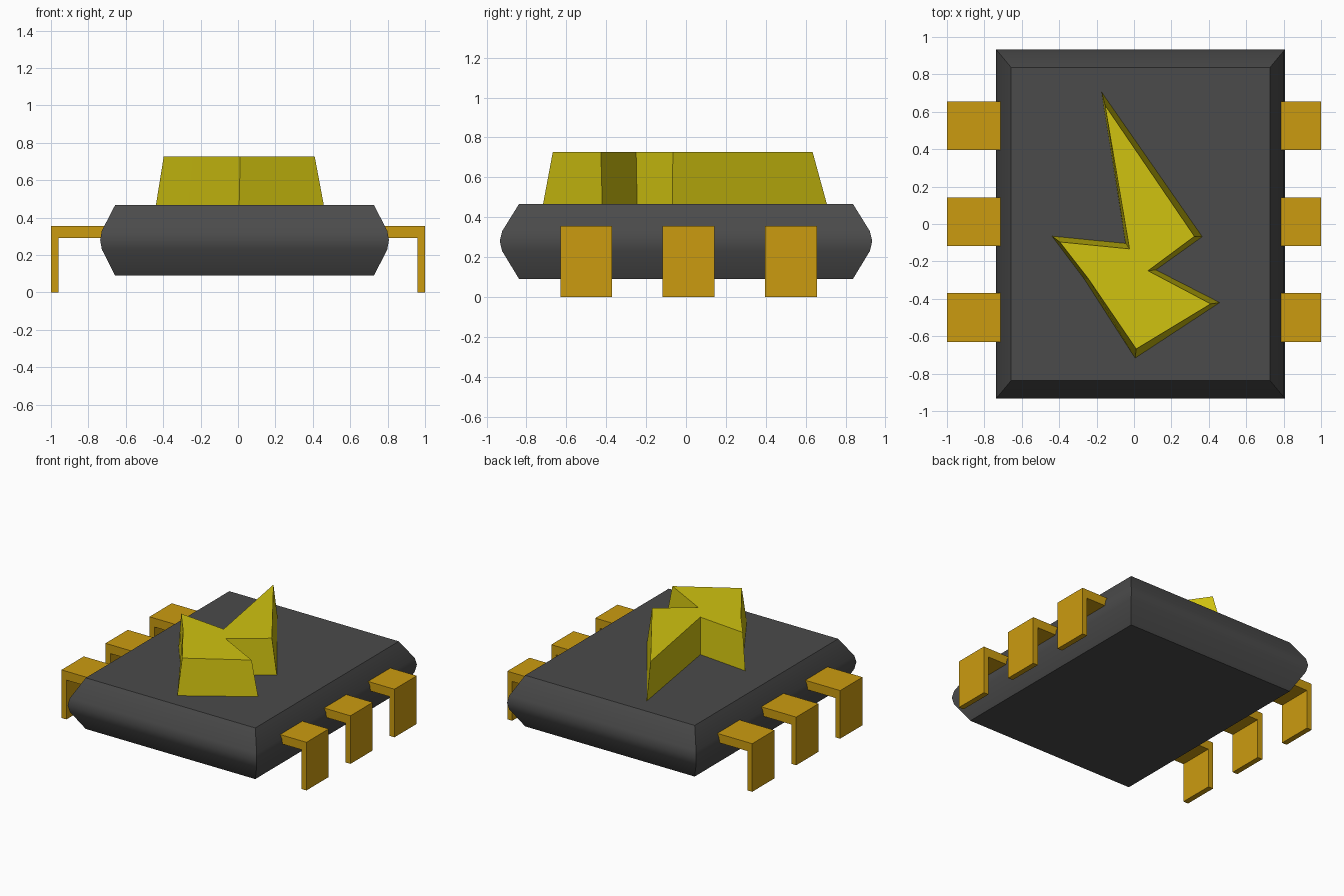
import bpy, bmesh, math

if "Cube" in bpy.data.objects:
    bpy.data.objects.remove(bpy.data.objects["Cube"])


def material(name, rgb):
    m = bpy.data.materials.new(name)
    m.diffuse_color = (*rgb, 1)
    m.use_nodes = True
    m.node_tree.nodes["Principled BSDF"].inputs["Base Color"].default_value = m.diffuse_color
    return m


CHARCOAL = material("charcoal", (0.07, 0.07, 0.07))
GOLD = material("gold", (0.60, 0.33, 0.005))
YELLOW = material("yellow", (0.63, 0.54, 0.005))


def loft(name, rings, mat):
    """Skin a stack of equal-length closed outlines and cap both ends."""
    bm = bmesh.new()
    loops = [[bm.verts.new(p) for p in ring] for ring in rings]
    n = len(loops[0])
    for a, b in zip(loops, loops[1:]):
        for i in range(n):
            j = (i + 1) % n
            bm.faces.new((a[i], a[j], b[j], b[i]))
    bm.faces.new(loops[0])
    bm.faces.new(loops[-1])
    bmesh.ops.recalc_face_normals(bm, faces=bm.faces)
    me = bpy.data.meshes.new(name)
    bm.to_mesh(me)
    bm.free()
    me.materials.append(mat)
    ob = bpy.data.objects.new(name, me)
    bpy.context.collection.objects.link(ob)
    return ob


# Chip body: rectangle with bulging sides, (half x, half y, z) per level
CX = 0.035
levels = [(0.692, 0.837, 0.09), (0.763, 0.922, 0.23), (0.772, 0.934, 0.28),
          (0.763, 0.922, 0.33), (0.692, 0.837, 0.467)]
body = loft("chip_body",
            [[(CX + sx * hx, sy * hy, z) for sx, sy in ((-1, -1), (1, -1), (1, 1), (-1, 1))]
             for hx, hy, z in levels], CHARCOAL)
bpy.context.view_layer.objects.active = body
body.select_set(True)
bpy.ops.object.shade_smooth_by_angle(angle=math.radians(30))
body.select_set(False)

# Pins: L-shaped profile extruded along y, three per side
profile = [(0.70, 0.29), (0.96, 0.29), (0.96, 0.0), (1.0, 0.0), (1.0, 0.355), (0.70, 0.355)]
for side, label in ((-1, "left"), (1, "right")):
    for k, y in enumerate((-0.5, 0.013, 0.526)):
        loft(f"{label}_pin_{k + 1}",
             [[(side * x, y + d, z) for x, z in profile] for d in (-0.13, 0.13)], GOLD)

# Raised lightning bolt: wide base outline tapering to the top outline
base = [(-0.174, 0.708), (0.366, -0.068), (0.118, -0.245), (0.460, -0.42),
        (0.006, -0.718), (-0.268, -0.292), (-0.440, -0.064), (-0.045, -0.103)]
top = [(-0.155, 0.635), (0.323, -0.066), (0.075, -0.25), (0.410, -0.427),
       (0.012, -0.668), (-0.243, -0.294), (-0.397, -0.096), (-0.024, -0.133)]
loft("lightning_bolt",
     [[(x, y, 0.46) for x, y in base], [(x, y, 0.727) for x, y in top]], YELLOW)
